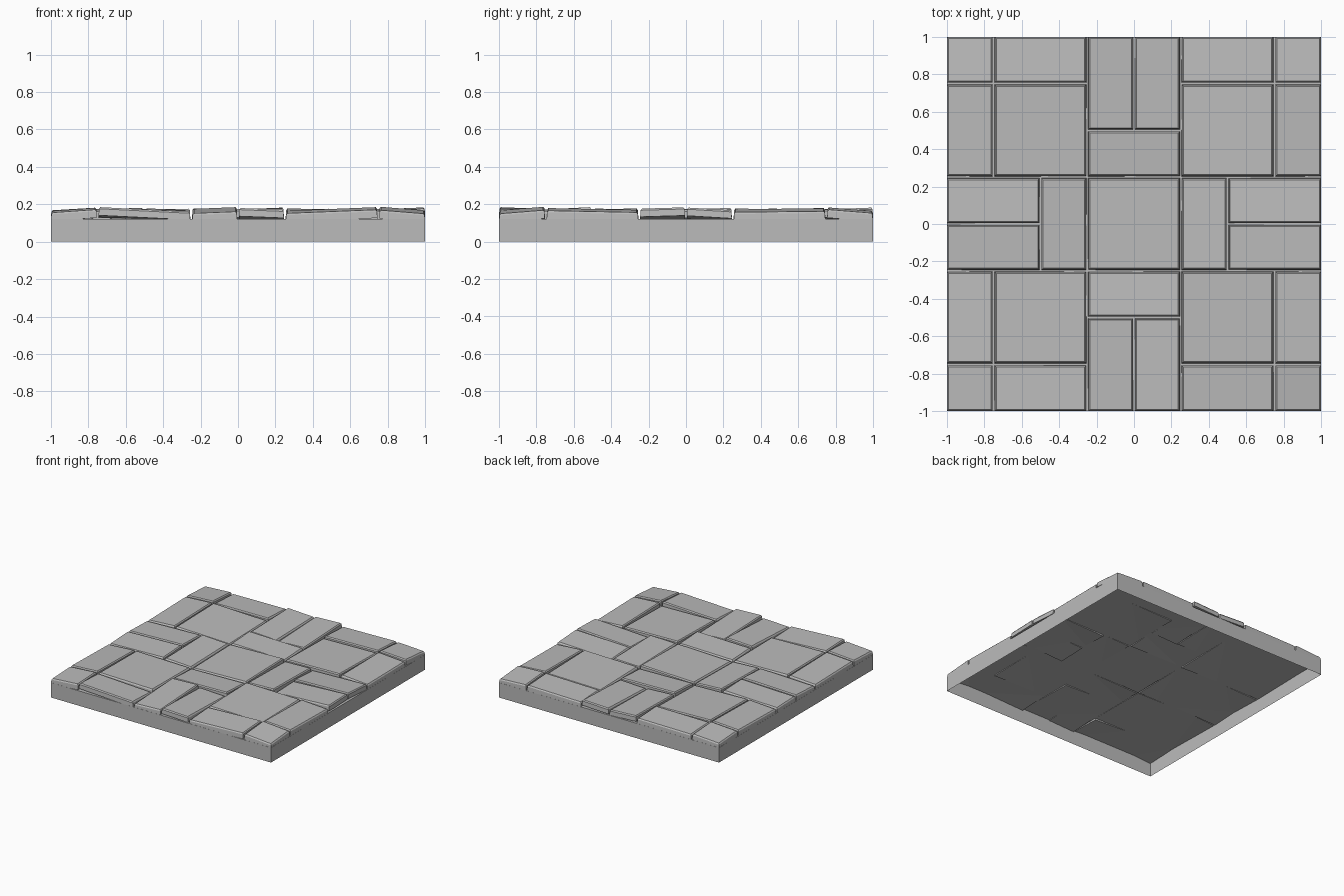
import bpy
import bmesh
from mathutils import Matrix, Vector

cube = bpy.data.objects.get("Cube")
if cube:
    bpy.data.objects.remove(cube, do_unlink=True)

stone = bpy.data.materials.new("stone_grey")
stone.use_nodes = True
GREY = (0.5, 0.5, 0.5, 1)
stone.diffuse_color = GREY
bsdf = next(n for n in stone.node_tree.nodes if n.type == 'BSDF_PRINCIPLED')
bsdf.inputs["Base Color"].default_value = GREY

BED = 0.122      # height of the bed under the slabs
TOP = 0.168      # mean height of the slab tops
THICK = 0.044
GAP = 0.005      # half the joint width
CHAMFER = 0.009


def finish(bm, name):
    mesh = bpy.data.meshes.new(name)
    bm.to_mesh(mesh)
    bm.free()
    mesh.materials.append(stone)
    obj = bpy.data.objects.new(name, mesh)
    bpy.context.collection.objects.link(obj)
    return obj


def slab(name, a, b, tilt):
    """Chamfered slab between corners a and b; tilt is the rise per metre in x and y, in percent."""
    x0, x1 = sorted((a[0], b[0]))
    y0, y1 = sorted((a[1], b[1]))
    inset = lambda v: abs(v) == 1 and 0.0005 or GAP
    x0, x1 = x0 + inset(x0), x1 - inset(x1)
    y0, y1 = y0 + inset(y0), y1 - inset(y1)
    cx, cy = (x0 + x1) / 2, (y0 + y1) / 2
    sx, sy = tilt[0] / 100, tilt[1] / 100
    bm = bmesh.new()
    rings = []
    for shrink, z in ((0, TOP - THICK), (0.002, TOP - CHAMFER), (CHAMFER, TOP)):
        ring = []
        for x, y in ((x0 + shrink, y0 + shrink), (x1 - shrink, y0 + shrink),
                     (x1 - shrink, y1 - shrink), (x0 + shrink, y1 - shrink)):
            ring.append(bm.verts.new((x, y, z + sx * (x - cx) + sy * (y - cy))))
        rings.append(ring)
    bm.faces.new(rings[0][::-1])
    bm.faces.new(rings[-1])
    for low, high in zip(rings, rings[1:]):
        for i in range(4):
            j = (i + 1) % 4
            bm.faces.new((low[i], low[j], high[j], high[i]))
    finish(bm, name)


# Base tray: four walls and a bed, open underneath
bm = bmesh.new()
bmesh.ops.create_cube(bm, size=2, matrix=Matrix.Translation((0, 0, BED / 2)) @ Matrix.Diagonal((1, 1, BED / 2, 1)))
bm.normal_update()
bmesh.ops.delete(bm, geom=[f for f in bm.faces if f.normal.z < -0.5], context='FACES')
finish(bm, "base_tray")

# Corner blocks: small, wide, tall and large slab, mirrored into each corner
corner_parts = {
    "small": ((0.75, 0.75), (1, 1)),
    "wide": ((0.25, 0.75), (0.75, 1)),
    "tall": ((0.75, 0.25), (1, 0.75)),
    "large": ((0.25, 0.25), (0.75, 0.75)),
}
corner_tilts = {
    ("front", "right"): (-1, -1, [(7, 4), (-5, -4), (6, -2), (-2, -1)]),
    ("front", "left"): (1, -1, [(-8, 8), (4, 6), (-6, -2), (-2, 2)]),
    ("back", "right"): (-1, 1, [(6, -6), (1, -5), (6, 2), (-3, 2)]),
    ("back", "left"): (1, 1, [(-5, -8), (2, -5), (-7, 1), (2, -2)]),
}
for (row, side), (mx, my, tilts) in corner_tilts.items():
    for (part, (a, b)), tilt in zip(corner_parts.items(), tilts):
        slab(f"{row}_{side}_{part}_slab", (a[0] * mx, a[1] * my), (b[0] * mx, b[1] * my), tilt)

# Side blocks: a cross slab and two long slabs, laid out at the front and turned
side_parts = {
    "cross": ((-0.25, -0.5), (0.25, -0.25)),
    "first_long": ((-0.25, -1), (0, -0.5)),
    "second_long": ((0, -1), (0.25, -0.5)),
}
side_tilts = {
    "front": [(2, -5), (4, 5), (-4, -3)],
    "left": [(3, -2), (5, 3), (3, -6)],
    "back": [(-2, 5), (4, 4), (-5, 2)],
    "right": [(-5, 2), (3, -3), (3, 5)],
}
turn = Vector((1, 0)).to_2d()
for name, tilts in side_tilts.items():
    for (part, corners), tilt in zip(side_parts.items(), tilts):
        a, b = [(x * turn.x - y * turn.y, x * turn.y + y * turn.x) for x, y in corners]
        slab(f"{name}_{part}_slab", a, b, tilt)
    turn = Vector((-turn.y, turn.x))

# Middle slab
slab("centre_slab", (-0.25, -0.25), (0.25, 0.25), (3, 2))
